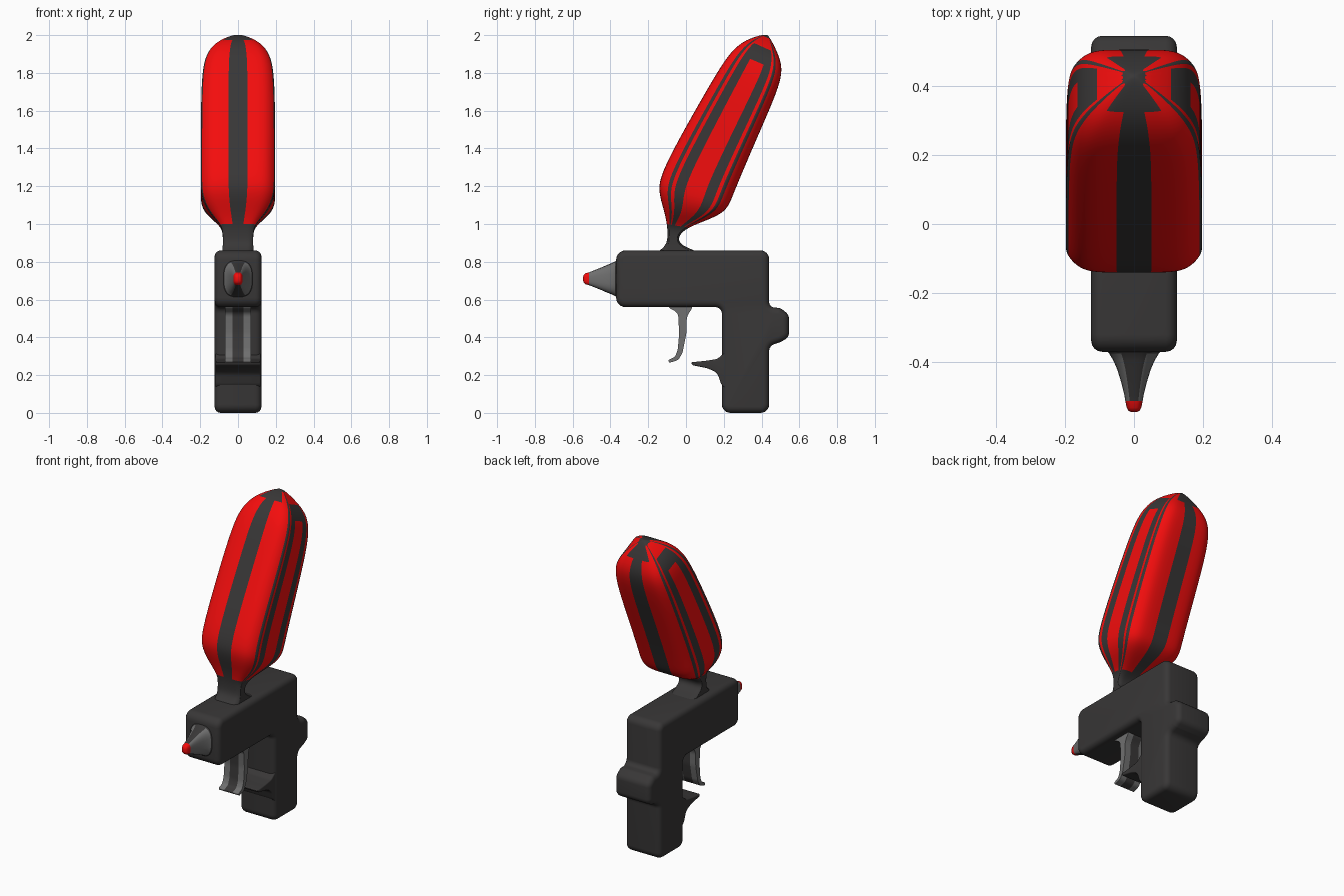
import bpy, bmesh, math
from mathutils import Vector

if "Cube" in bpy.data.objects:
    bpy.data.objects.remove(bpy.data.objects["Cube"])


def material(name, color):
    m = bpy.data.materials.new(name)
    m.diffuse_color = (*color, 1)
    m.use_nodes = True
    m.node_tree.nodes["Principled BSDF"].inputs["Base Color"].default_value = m.diffuse_color
    return m


DARK, RED, GREY = 0, 1, 2
MATS = [material("dark", (0.04, 0.038, 0.038)),
        material("red", (0.9, 0.004, 0.004)),
        material("mid_grey", (0.16, 0.16, 0.16))]


def loft(name, rings, mat=lambda row, col: DARK, bevel=0, subdiv=0):
    """Skin a list of equal closed rings, cap both ends, colour by row and column."""
    bm = bmesh.new()
    vs = [[bm.verts.new(p) for p in ring] for ring in rings]
    n = len(rings[0])
    for r in range(len(rings) - 1):
        for c in range(n):
            d = (c + 1) % n
            f = bm.faces.new((vs[r][c], vs[r][d], vs[r + 1][d], vs[r + 1][c]))
            f.material_index = mat(r, c)
    caps = [bm.faces.new(vs[0][::-1]), bm.faces.new(vs[-1])]
    caps[0].material_index = mat(0, 0)
    caps[1].material_index = mat(len(rings) - 2, 0)
    bmesh.ops.recalc_face_normals(bm, faces=bm.faces)
    if bevel:
        edges = list({e for f in caps for e in f.edges})
        bmesh.ops.bevel(bm, geom=edges, offset=bevel, offset_type='OFFSET', segments=4,
                        profile=0.5, affect='EDGES', clamp_overlap=False)
    me = bpy.data.meshes.new(name)
    bm.to_mesh(me)
    bm.free()
    for m in MATS:
        me.materials.append(m)
    ob = bpy.data.objects.new(name, me)
    bpy.context.collection.objects.link(ob)
    if subdiv:
        me.polygons.foreach_set("use_smooth", [True] * len(me.polygons))
        mod = ob.modifiers.new("subdivision", 'SUBSURF')
        mod.levels = mod.render_levels = subdiv
    else:
        bpy.ops.object.select_all(action='DESELECT')
        ob.select_set(True)
        bpy.context.view_layer.objects.active = ob
        bpy.ops.object.shade_smooth_by_angle(angle=math.radians(40))
    return ob


def rounded(points, steps=6):
    """Round the corners of a (y, z, radius) polygon."""
    out = []
    for i, (y, z, r) in enumerate(points):
        p = Vector((y, z))
        a = Vector(points[i - 1][:2]) - p
        b = Vector(points[(i + 1) % len(points)][:2]) - p
        half = a.angle(b) / 2
        t = min(r / math.tan(half), 0.48 * a.length, 0.48 * b.length)
        r = t * math.tan(half)
        a.normalize()
        b.normalize()
        centre = p + (a + b).normalized() * r / math.sin(half)
        u, v = p + a * t - centre, p + b * t - centre
        ang = u.angle_signed(v)
        for k in range(steps + 1):
            th = -ang * k / steps
            out.append(centre + Vector((u.x * math.cos(th) - u.y * math.sin(th),
                                        u.x * math.sin(th) + u.y * math.cos(th))))
    return out


def slab(name, points, xs, mat=lambda row, col: DARK, bevel=0):
    """Side profile carried across the given x positions."""
    prof = rounded(points)
    return loft(name, [[(x, p.x, p.y) for p in prof] for x in xs], mat, bevel)


# body, grip and rear bump
slab("body", [(-.37, .56, .05), (-.37, .86, .05), (.44, .86, .045), (.44, .56, .03),
              (.5, .555, .04), (.545, .52, .045), (.545, .4, .045), (.5, .375, .04),
              (.44, .355, .04), (.44, 0, .045), (.19, 0, .045), (.19, .56, .035)],
     (-.124, .124), bevel=.032)

# finger rest on the grip
slab("finger_rest", [(.24, .33, .01), (.195, .31, .03), (.165, .285, .05), (.1, .275, .1),
                     (.025, .268, .005), (.035, .252, .01), (.11, .237, .1),
                     (.165, .215, .06), (.19, .14, .05), (.24, .12, .01)],
     (-.12, .12), bevel=.007)

# trigger with a dark centre stripe
slab("trigger", [(-.1, .575, .01), (-.085, .553, .03), (-.042, .53, .04), (-.036, .42, .2),
                 (-.044, .33, .1), (-.06, .295, .03), (-.095, .28, .006), (-.088, .265, .006),
                 (-.04, .28, .04), (-.018, .32, .08), (.002, .42, .2), (.004, .51, .1),
                 (.03, .55, .04), (.035, .575, .01)],
     (-.07, -.03, .03, .07), lambda r, c: DARK if r == 1 else GREY)

# nozzle with dark top and bottom stripes and a red tip
N = 32
nozzle = [(-.345, .1, .12), (-.36, .088, .106), (-.375, .072, .092), (-.395, .06, .082),
          (-.42, .049, .072), (-.445, .041, .061), (-.47, .034, .051), (-.495, .028, .041),
          (-.513, .025, .034), (-.532, .021, .029), (-.541, .016, .021), (-.545, .008, .01)]


def squared(v):
    return math.copysign(abs(v) ** .7, v)


def nozzle_mat(r, c):
    if r >= 8:
        return RED
    return DARK if r < 2 or abs(math.cos((c + .5) * math.tau / N)) < .33 else GREY


loft("nozzle", [[(hx * squared(math.cos(i * math.tau / N)), y,
                  .71 + hz * squared(math.sin(i * math.tau / N))) for i in range(N)]
                for y, hx, hz in nozzle], nozzle_mat)

# hopper and neck: front y, z, back y, z, half width, half stripe width
stations = [(-.17, .835, .1, .835, .085, .04), (-.135, .862, .04, .862, .082, .04),
            (-.1, .895, -.03, .89, .08, .04), (-.097, .95, -.045, .93, .08, .035),
            (-.1, .995, .0, .98, .085, .03), (-.115, 1.07, .14, 1.03, .155, .04),
            (-.147, 1.17, .22, 1.075, .197, .048), (-.135, 1.27, .25, 1.16, .197, .05),
            (.03, 1.57, .36, 1.42, .197, .05), (.18, 1.83, .475, 1.68, .192, .05),
            (.245, 1.92, .515, 1.81, .168, .045), (.32, 1.98, .49, 1.90, .115, .035),
            (.422, 2.006, .438, 1.998, .016, .004)]
SIDE = [.14, .17, .21, .32, .68, .79, .83, .86]


def hopper_ring(fy, fz, by, bz, w, s):
    half = [(s, 0), (.78 * w, 0)] + [(w, t) for t in SIDE] + [(.78 * w, 1), (s, 1)]
    loop = half + [(-x, t) for x, t in reversed(half)]
    return [(x, fy + (by - fy) * t, fz + (bz - fz) * t) for x, t in loop]


STRIPES = [RED, RED, DARK, RED, DARK, RED, DARK, RED, DARK, RED, RED]
HALF = STRIPES + [DARK]
COLUMNS = HALF + STRIPES[::-1] + [DARK]


def hopper_mat(r, c):
    k = c % 12
    if r < 4:
        return DARK
    if r == 10 and 4 <= k <= 6:
        return DARK
    if r == 11 and (k in (0, 10) or 3 <= k <= 7):
        return DARK if k in (0, 10) else RED
    return COLUMNS[c]


loft("hopper", [hopper_ring(*s) for s in stations], hopper_mat, subdiv=3)
